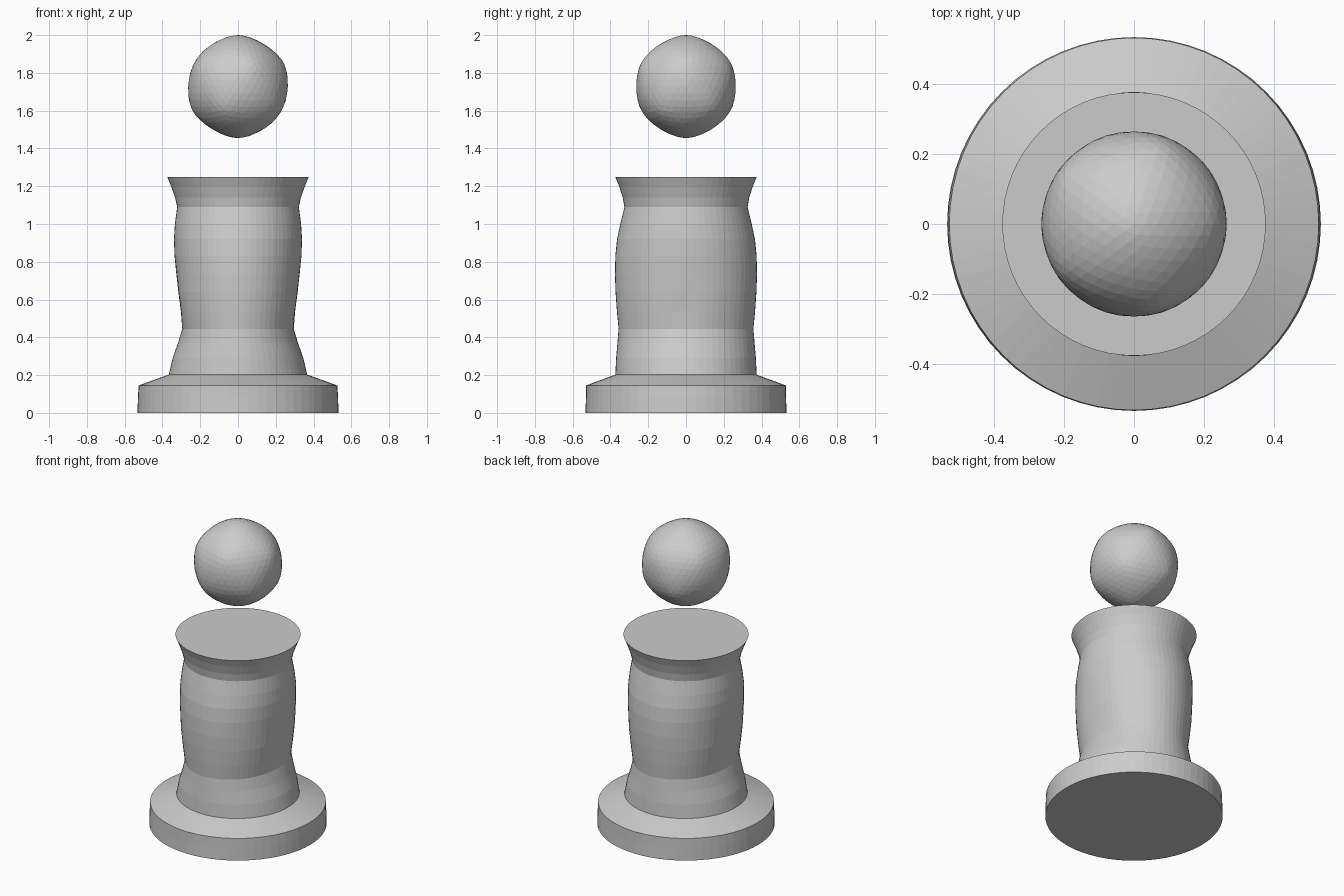
import bpy, bmesh, math
from mathutils import Vector

if "Cube" in bpy.data.objects:
    bpy.data.objects.remove(bpy.data.objects["Cube"])

SIDES = 64


def loft(name, rings):
    """Stack of closed oval rings: (z, radius x, radius y, side dent)."""
    bm = bmesh.new()
    loops = []
    for z, rx, ry, dent in rings:
        loop = []
        for i in range(SIDES):
            a = 2 * math.pi * i / SIDES
            c, s = math.cos(a), math.sin(a)
            hollow = 1 - dent * abs(c) ** 24
            loop.append(bm.verts.new((rx * c * hollow, ry * s, z)))
        loops.append(loop)
    for low, high in zip(loops, loops[1:]):
        for i in range(SIDES):
            j = (i + 1) % SIDES
            bm.faces.new((low[i], low[j], high[j], high[i]))
    bm.faces.new(loops[0][::-1])
    bm.faces.new(loops[-1])
    return finish(name, bm)


def finish(name, bm):
    mesh = bpy.data.meshes.new(name)
    bm.to_mesh(mesh)
    bm.free()
    obj = bpy.data.objects.new(name, mesh)
    bpy.context.collection.objects.link(obj)
    return obj


# Round plinth with sloped top
loft("base", [(0, 0.532, 0.532, 0), (0.08, 0.53, 0.53, 0),
              (0.145, 0.526, 0.53, 0), (0.203, 0.366, 0.372, 0)])

# Waisted oval body with shallow side hollows and flared flat top
loft("body", [
    (0.203, 0.366, 0.374, 0), (0.29, 0.346, 0.37, 0), (0.37, 0.318, 0.363, 0),
    (0.445, 0.298, 0.357, 0.01), (0.54, 0.312, 0.366, 0.03),
    (0.64, 0.324, 0.373, 0.025), (0.73, 0.329, 0.376, 0.01),
    (0.83, 0.336, 0.374, 0), (0.92, 0.339, 0.365, 0),
    (1.0, 0.334, 0.348, 0), (1.09, 0.322, 0.326, 0),
    (1.14, 0.333, 0.335, 0), (1.2, 0.354, 0.354, 0), (1.25, 0.375, 0.375, 0)])

# Floating ball, swelling gently at the twelve icosahedron corners
bm = bmesh.new()
bmesh.ops.create_icosphere(bm, subdivisions=1, radius=1)
corners = [v.co.normalized() for v in bm.verts]
bm.free()
bm = bmesh.new()
bmesh.ops.create_icosphere(bm, subdivisions=4, radius=1)
for v in bm.verts:
    d = v.co.normalized()
    near = max(d.dot(c) for c in corners)
    v.co = d * (0.263 + 0.0095 * math.exp(22 * (near - 1))) + Vector((0, 0, 1.7275))
finish("ball", bm)
